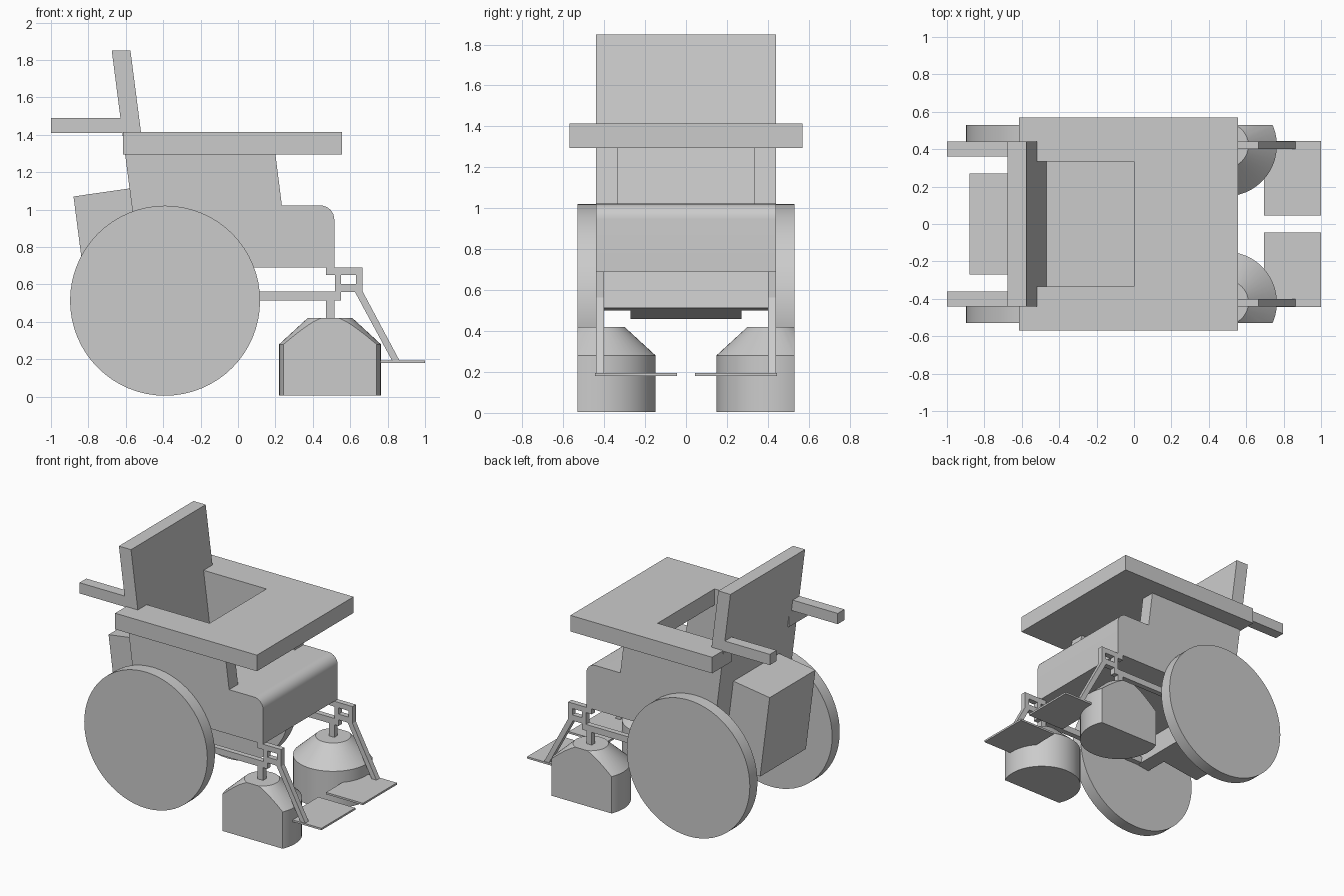
import bpy, bmesh, math
from mathutils import Vector

if "Cube" in bpy.data.objects:
    bpy.data.objects.remove(bpy.data.objects["Cube"], do_unlink=True)

grey = bpy.data.materials.new("plain grey")
grey.use_nodes = True
grey.diffuse_color = (0.6, 0.6, 0.6, 1)
grey.node_tree.nodes["Principled BSDF"].inputs["Base Color"].default_value = (0.6, 0.6, 0.6, 1)


def finish(name, bm, smooth=False):
    bmesh.ops.recalc_face_normals(bm, faces=bm.faces)
    mesh = bpy.data.meshes.new(name)
    bm.to_mesh(mesh)
    bm.free()
    mesh.materials.append(grey)
    obj = bpy.data.objects.new(name, mesh)
    bpy.context.collection.objects.link(obj)
    bpy.ops.object.select_all(action='DESELECT')
    obj.select_set(True)
    bpy.context.view_layer.objects.active = obj
    if smooth:
        bpy.ops.object.shade_smooth_by_angle(angle=math.radians(30))
    return obj


def slab(name, outline, depth, direction, smooth=False):
    """Extrude a flat outline of 3D points."""
    bm = bmesh.new()
    face = bm.faces.new([bm.verts.new(p) for p in outline])
    new = bmesh.ops.extrude_face_region(bm, geom=[face])["geom"]
    verts = [v for v in new if isinstance(v, bmesh.types.BMVert)]
    bmesh.ops.translate(bm, verts=verts, vec=Vector(direction) * depth)
    return finish(name, bm, smooth)


def side_profile(name, points, y0, y1, smooth=False):
    return slab(name, [(x, y0, z) for x, z in points], y1 - y0, (0, 1, 0), smooth)


def box(name, x0, x1, y0, y1, z0, z1):
    return side_profile(name, [(x0, z0), (x1, z0), (x1, z1), (x0, z1)], y0, y1)


def lean(z, offset=0):
    """X of the reclined back plane at a height."""
    return -0.675 + (1.85 - z) * 0.129 + offset


# Reclined backrest running down behind the seat
side_profile("backrest", [(lean(1.85), 1.85), (lean(1.85, 0.1), 1.85),
                          (lean(0.513, 0.1), 0.513), (lean(0.5), 0.5)], -0.44, 0.44)

# Storage box on the back
side_profile("rear_box", [(lean(1.113), 1.113), (lean(1.07, -0.305), 1.07),
                          (lean(0.46, -0.305), 0.46), (lean(0.5), 0.5)], -0.27, 0.27)

# Seat block with a rounded front edge
arc = [(0.44 + 0.075 * math.sin(a), 0.947 + 0.075 * math.cos(a))
       for a in (i * math.pi / 16 for i in range(9))]
side_profile("seat", [(lean(0.69, 0.05), 0.69), (lean(1.022, 0.05), 1.022)] + arc
             + [(0.515, 0.69)], -0.44, 0.44, True)

# Tray with a slot open to the back
tray = [(-0.615, 0.57), (0.555, 0.57), (0.555, -0.57), (-0.615, -0.57),
        (-0.615, -0.335), (0, -0.335), (0, 0.335), (-0.615, 0.335)]
slab("tray", [(x, y, 1.295) for x, y in tray], 0.12, (0, 0, 1))

for side, label in ((1, "left"), (-1, "right")):
    def span(a, b):
        return sorted((side * a, side * b))

    # Side panel, push handle and footplate
    side_profile(label + "_arm_panel", [(lean(1.02, 0.05), 1.02), (0.235, 1.02), (0.2, 1.295),
                                        (lean(1.295, 0.05), 1.295)], *span(0.335, 0.44))
    box(label + "_push_handle", -1.0, -0.6, *span(0.36, 0.44), 1.41, 1.49)
    box(label + "_footplate", 0.695, 1.0, *span(0.045, 0.445), 0.18, 0.194)
    box(label + "_caster_post", 0.47, 0.515, *span(0.4, 0.44), 0.41, 0.53)

    # Frame rail, bracket and leg strut in one piece
    rail = [(-0.45, 0.515), (0.55, 0.515), (0.55, 0.56), (0.625, 0.56), (0.825, 0.19),
            (0.865, 0.19), (0.665, 0.565), (0.665, 0.69), (0.47, 0.69), (0.47, 0.65),
            (0.518, 0.65), (0.518, 0.562), (-0.45, 0.562)]
    frame = side_profile(label + "_frame", rail, *span(0.4, 0.44))
    cutter = box("bracket_cutter", 0.55, 0.63, *span(0.35, 0.5), 0.603, 0.65)
    cutter.hide_render = True
    cut = frame.modifiers.new("window", 'BOOLEAN')
    cut.operation = 'DIFFERENCE'
    cut.object = cutter
    bpy.context.view_layer.objects.active = frame
    bpy.ops.object.modifier_apply(modifier=cut.name)
    bpy.data.objects.remove(cutter, do_unlink=True)

    # Large rear wheel
    rim = [(-0.39 + 0.508 * math.cos(a), 0.513 + 0.508 * math.sin(a))
           for a in (i * math.tau / 64 for i in range(64))]
    side_profile(label + "_wheel", rim, *span(0.44, 0.53), True)

    # Caster housing: drum with a tapered top, sliced flat on the outside
    bm = bmesh.new()
    bmesh.ops.create_cone(bm, cap_ends=True, segments=48, radius1=0.272, radius2=0.272, depth=0.275)
    bmesh.ops.translate(bm, verts=bm.verts, vec=(0, 0, 0.1375))
    top = max(bm.faces, key=lambda f: f.calc_center_median().z)
    top = bmesh.ops.extrude_discrete_faces(bm, faces=[top])["faces"][0]
    for v in top.verts:
        v.co = (v.co.x * 0.44, v.co.y * 0.44, 0.42)
    bmesh.ops.translate(bm, verts=bm.verts, vec=(0.492, side * 0.42, 0.005))
    for v in bm.verts:
        v.co.z = min(v.co.z, 0.42)
    bmesh.ops.bisect_plane(bm, geom=bm.verts[:] + bm.edges[:] + bm.faces[:],
                           plane_co=(0, side * 0.53, 0), plane_no=(0, side, 0), clear_outer=True)
    bmesh.ops.holes_fill(bm, edges=[e for e in bm.edges if e.is_boundary], sides=0)
    finish(label + "_caster_housing", bm, True)
